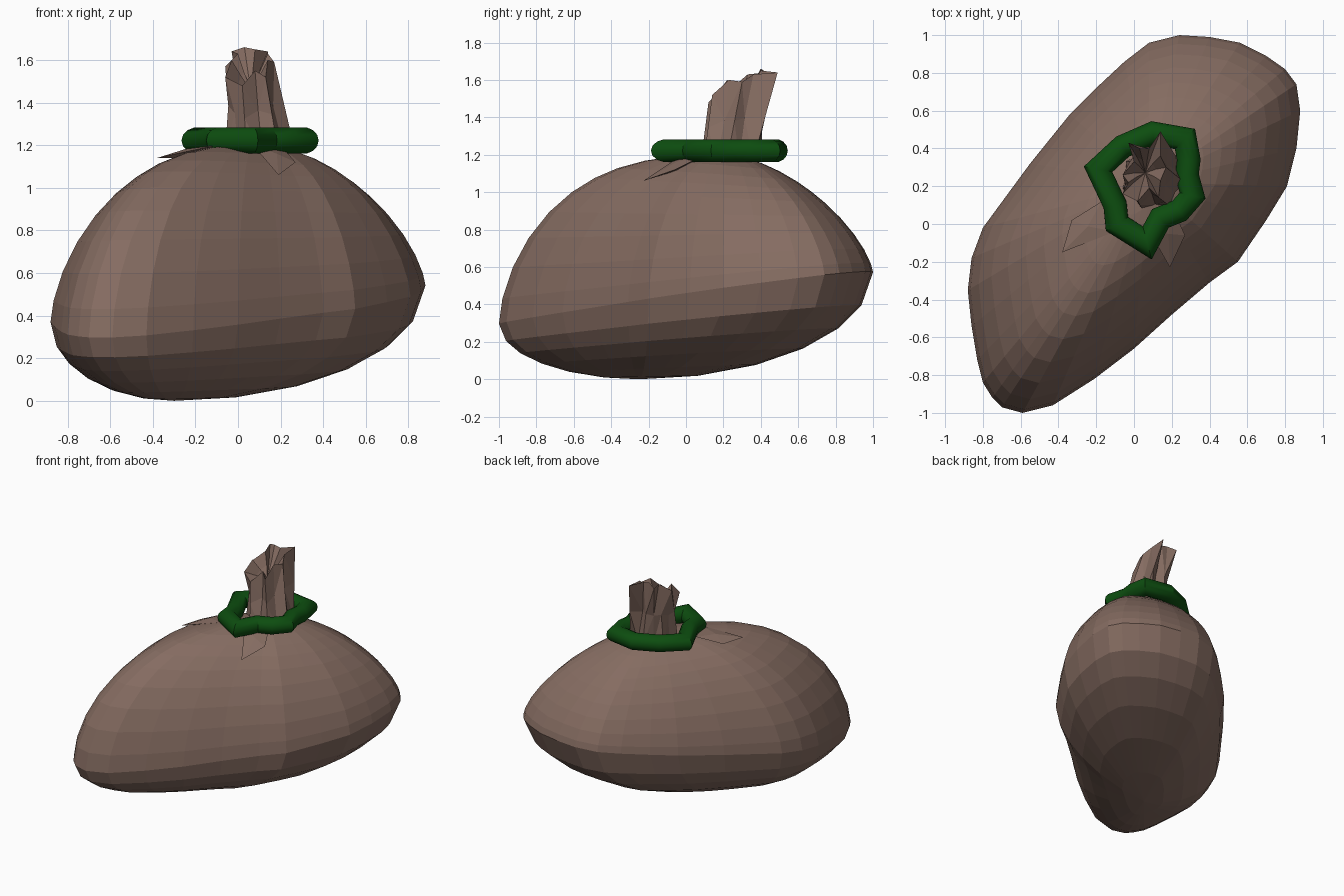
import bpy
import bmesh
import math
from mathutils import Vector

default_cube = bpy.data.objects.get("Cube")
if default_cube:
    bpy.data.objects.remove(default_cube, do_unlink=True)


def make_material(name, color):
    material = bpy.data.materials.new(name)
    material.use_nodes = True
    material.diffuse_color = color
    material.node_tree.nodes["Principled BSDF"].inputs["Base Color"].default_value = color
    return material


def finish(name, bm, material):
    mesh = bpy.data.meshes.new(name)
    bm.normal_update()
    bm.to_mesh(mesh)
    bm.free()
    mesh.materials.append(material)
    obj = bpy.data.objects.new(name, mesh)
    bpy.context.scene.collection.objects.link(obj)
    return obj


def bridge(bm, lower, upper):
    count = len(lower)
    for i in range(count):
        j = (i + 1) % count
        bm.faces.new((lower[i], lower[j], upper[j], upper[i]))


def fan(bm, ring, tip):
    for i, vert in enumerate(ring):
        bm.faces.new((vert, ring[(i + 1) % len(ring)], tip))


def lerp(a, b, t):
    return a + (b - a) * t


burlap = make_material("brown burlap", (0.235, 0.15, 0.12, 1))
rope_green = make_material("green rope", (0.004, 0.075, 0.005, 1))

# Slumped sack body: a slanted outline shrinking to the neck and to the ground
outline = [Vector(p) for p in (
    (-.59, -1), (-.43, -.96), (-.21, -.82), (0, -.66), (.2, -.48), (.4, -.31),
    (.55, -.2), (.7, .02), (.81, .2), (.86, .4), (.88, .6), (.86, .74), (.8, .82),
    (.7, .89), (.56, .96), (.4, .99), (.24, 1), (.08, .96), (-.05, .86),
    (-.2, .72), (-.34, .58), (-.55, .32), (-.8, -.02), (-.86, -.18),
    (-.88, -.35), (-.86, -.54), (-.83, -.72), (-.8, -.84), (-.75, -.92), (-.7, -.97))]
neck = Vector((.08, .22))
ground = Vector((-.3, -.25))


def waist_height(p):
    return .44 + .03 * p.x + .125 * p.y


def upper_point(p, s):
    back = min(max(p.y * .5 + .5, 0), 1)
    rise = (1 - s ** lerp(2.8, 1.6, back)) ** lerp(.6, .7, back)
    flat = neck.lerp(p, s)
    return (flat.x, flat.y, lerp(waist_height(p), 1.2, rise))


def lower_point(p, s):
    flat = ground.lerp(p, s)
    return (flat.x, flat.y, waist_height(p) * (1 - math.sqrt(1 - s * s)))


bm = bmesh.new()
rings = [[bm.verts.new(lower_point(p, s)) for p in outline]
         for s in (.25, .5, .7, .85, .95)]
rings += [[bm.verts.new(upper_point(p, s)) for p in outline]
          for s in (1, .985, .94, .87, .78, .68, .58, .48, .36, .24, .14)]
for lower, upper in zip(rings, rings[1:]):
    bridge(bm, lower, upper)
fan(bm, rings[0][::-1], bm.verts.new((ground.x, ground.y, 0)))
fan(bm, rings[-1], bm.verts.new((neck.x, neck.y, 1.2)))
finish("sack_body", bm, burlap)

# Loose creases of cloth pulled out from under the rope
creases = {
    "front_crease": ((.07, -.02, 1.2), (.19, -.23, 1.06), (.27, -.06, 1.12), (.2, .1, 1.2)),
    "side_crease": ((-.1, -.04, 1.2), (-.17, .12, 1.19), (-.33, .02, 1.14), (-.38, -.15, 1.14)),
}
for name, corners in creases.items():
    bm = bmesh.new()
    middle = sum((Vector(c) for c in corners), Vector()) / len(corners)
    edge = [bm.verts.new(c) for c in corners]
    fan(bm, edge, bm.verts.new(middle + Vector((0, 0, .015))))
    fan(bm, edge[::-1], bm.verts.new(middle - Vector((0, 0, .03))))
    finish(name, bm, burlap)

# Gathered cloth above the rope: pleated tube with a ragged, leaning rim
rim = [Vector(p) for p in (
    (.02, .12, 1.48), (.08, .19, 1.55), (.13, .14, 1.52), (.14, .23, 1.6), (.17, .3, 1.59),
    (.14, .36, 1.63), (.14, .49, 1.64), (.08, .4, 1.65), (.03, .4, 1.66),
    (-.03, .43, 1.64), (0, .33, 1.63), (-.06, .26, 1.57), (-.03, .22, 1.6), (-.06, .16, 1.52))]
bm = bmesh.new()
base, middle, top, inside = [], [], [], []
for i, p in enumerate(rim):
    angle = math.tau * (i / len(rim)) - math.radians(110)
    reach = .17 if i % 2 == 0 else .14
    foot = Vector((.1 + reach * math.cos(angle), .24 + reach * math.sin(angle), 1.17))
    pinch = Vector((.08, .26, 1.38))
    base.append(bm.verts.new(foot))
    middle.append(bm.verts.new(foot.lerp(p, .5).lerp(pinch, .14 * (i % 2))))
    top.append(bm.verts.new(p))
    inside.append(bm.verts.new(p.lerp(Vector((.06, .28, 1.45)), .5)))
for lower, upper in ((base, middle), (middle, top), (top, inside)):
    bridge(bm, lower, upper)
fan(bm, inside, bm.verts.new((.06, .27, 1.46)))
bmesh.ops.triangulate(bm, faces=bm.faces[:])
finish("gathered_top", bm, burlap)

# Rope: mitred tube following a kinked loop round the neck
path = [Vector(p) for p in (
    (.07, -.1), (.14, .03), (.24, .07), (.31, .15), (.28, .26), (.29, .34),
    (.27, .45), (.1, .48), (-.06, .41), (-.19, .29), (-.1, .1), (-.09, 0))]
sides, radius = 14, .062
bm = bmesh.new()
loops = []
for i, p in enumerate(path):
    before = (p - path[i - 1]).normalized()
    after = (path[(i + 1) % len(path)] - p).normalized()
    along = (before + after).normalized()
    mitre = min(1 / max(along.dot(after), .1), 1.7)
    across = Vector((along.y, -along.x)) * radius * mitre
    loop = []
    for k in range(sides):
        turn = math.tau * k / sides
        flat = p + across * math.cos(turn)
        loop.append(bm.verts.new((flat.x, flat.y, 1.222 + radius * math.sin(turn))))
    loops.append(loop)
for i, loop in enumerate(loops):
    bridge(bm, loops[i - 1], loop)
bmesh.ops.recalc_face_normals(bm, faces=bm.faces[:])
rope = finish("neck_rope", bm, rope_green)
bpy.ops.object.select_all(action="DESELECT")
rope.select_set(True)
bpy.context.view_layer.objects.active = rope
bpy.ops.object.shade_smooth_by_angle(angle=math.radians(30))
